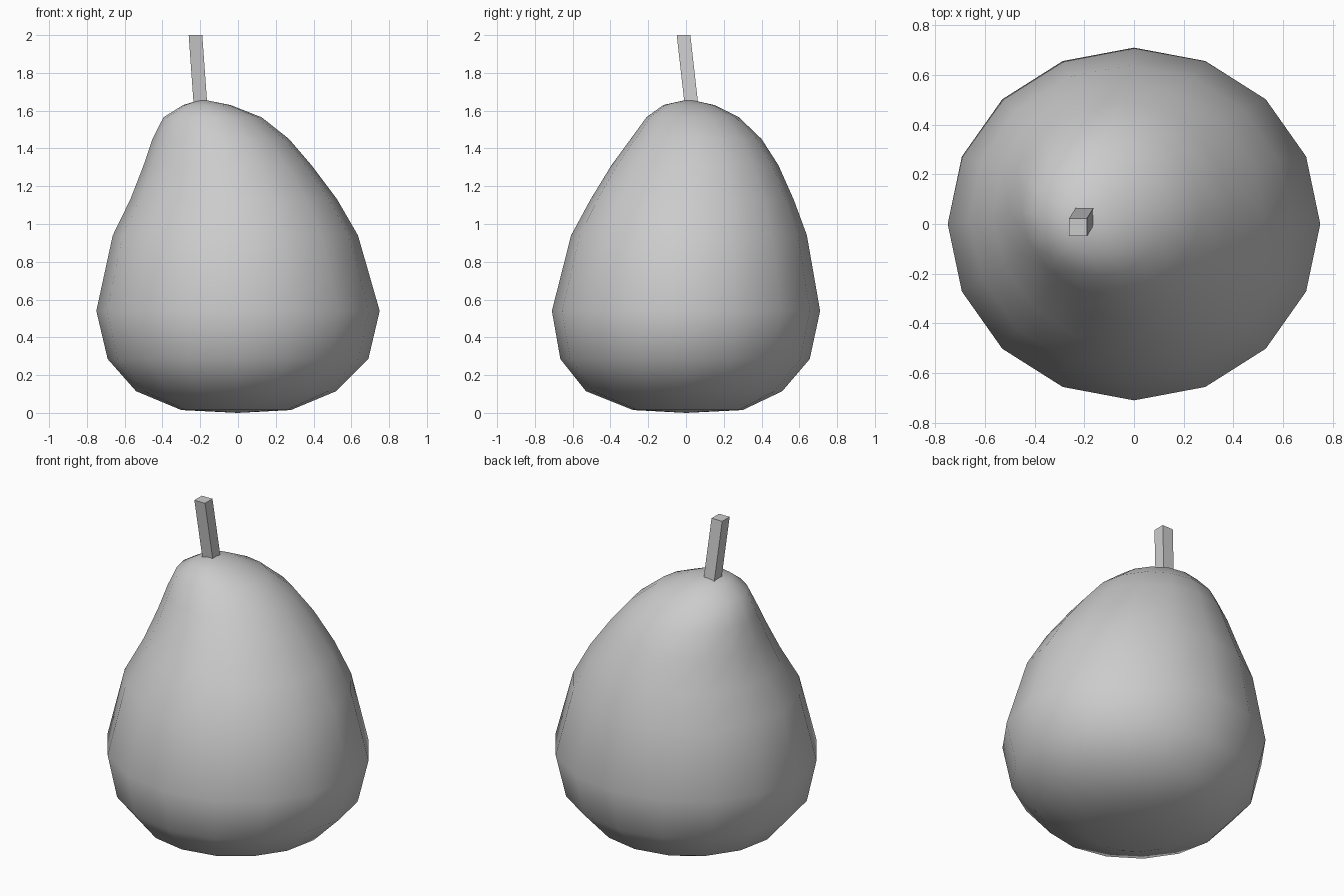
import bpy, bmesh
from math import cos, sin, pi

if "Cube" in bpy.data.objects:
    bpy.data.objects.remove(bpy.data.objects["Cube"])

SIDES = 16
# Body cross-sections: z, left x, right x, front y, back y
SECTIONS = [
    (0.015, -0.30, 0.28, -0.28, 0.30),
    (0.115, -0.54, 0.52, -0.53, 0.51),
    (0.285, -0.69, 0.69, -0.665, 0.655),
    (0.54, -0.75, 0.75, -0.71, 0.71),
    (0.94, -0.665, 0.635, -0.61, 0.64),
    (1.13, -0.575, 0.525, -0.51, 0.57),
    (1.31, -0.505, 0.39, -0.40, 0.49),
    (1.45, -0.455, 0.27, -0.295, 0.40),
    (1.565, -0.395, 0.125, -0.21, 0.28),
    (1.63, -0.29, -0.04, -0.12, 0.15),
]


def add_object(name, bm, smooth):
    bmesh.ops.recalc_face_normals(bm, faces=bm.faces)
    for f in bm.faces:
        f.smooth = smooth
    mesh = bpy.data.meshes.new(name)
    bm.to_mesh(mesh)
    bm.free()
    obj = bpy.data.objects.new(name, mesh)
    bpy.context.collection.objects.link(obj)
    return obj


def bridge(bm, a, b):
    n = len(a)
    for i in range(n):
        j = (i + 1) % n
        bm.faces.new((a[i], a[j], b[j], b[i]))


# Pear body: lofted rings leaning to the left, slightly hollow at front left
bm = bmesh.new()
rings = []
for z, x0, x1, y0, y1 in SECTIONS:
    hollow = 0.05 * max(0, 1 - abs(z - 1.25) / 0.4)
    ring = []
    for i in range(SIDES):
        a = 2 * pi * i / SIDES
        k = 1 - hollow * max(0, cos(a - 1.25 * pi)) ** 4
        ring.append(bm.verts.new(((x0 + x1) / 2 + (x1 - x0) / 2 * k * cos(a),
                                  (y0 + y1) / 2 + (y1 - y0) / 2 * k * sin(a), z)))
    rings.append(ring)
for lower, upper in zip(rings, rings[1:]):
    bridge(bm, lower, upper)
for ring, tip in ((rings[0], (0, 0, 0)), (rings[-1], (-0.19, 0.015, 1.66))):
    v = bm.verts.new(tip)
    for i in range(SIDES):
        bm.faces.new((ring[i], ring[(i + 1) % SIDES], v))
add_object("pear_body", bm, True)

# Stem: slanted square bar
bm = bmesh.new()
ends = []
for x, y, z in ((-0.198, 0.03, 1.62), (-0.225, -0.013, 2.0)):
    ends.append([bm.verts.new((x + 0.036 * sx, y + 0.036 * sy, z))
                 for sx, sy in ((-1, -1), (1, -1), (1, 1), (-1, 1))])
bridge(bm, *ends)
for end in ends:
    bm.faces.new(end)
add_object("stem", bm, False)
